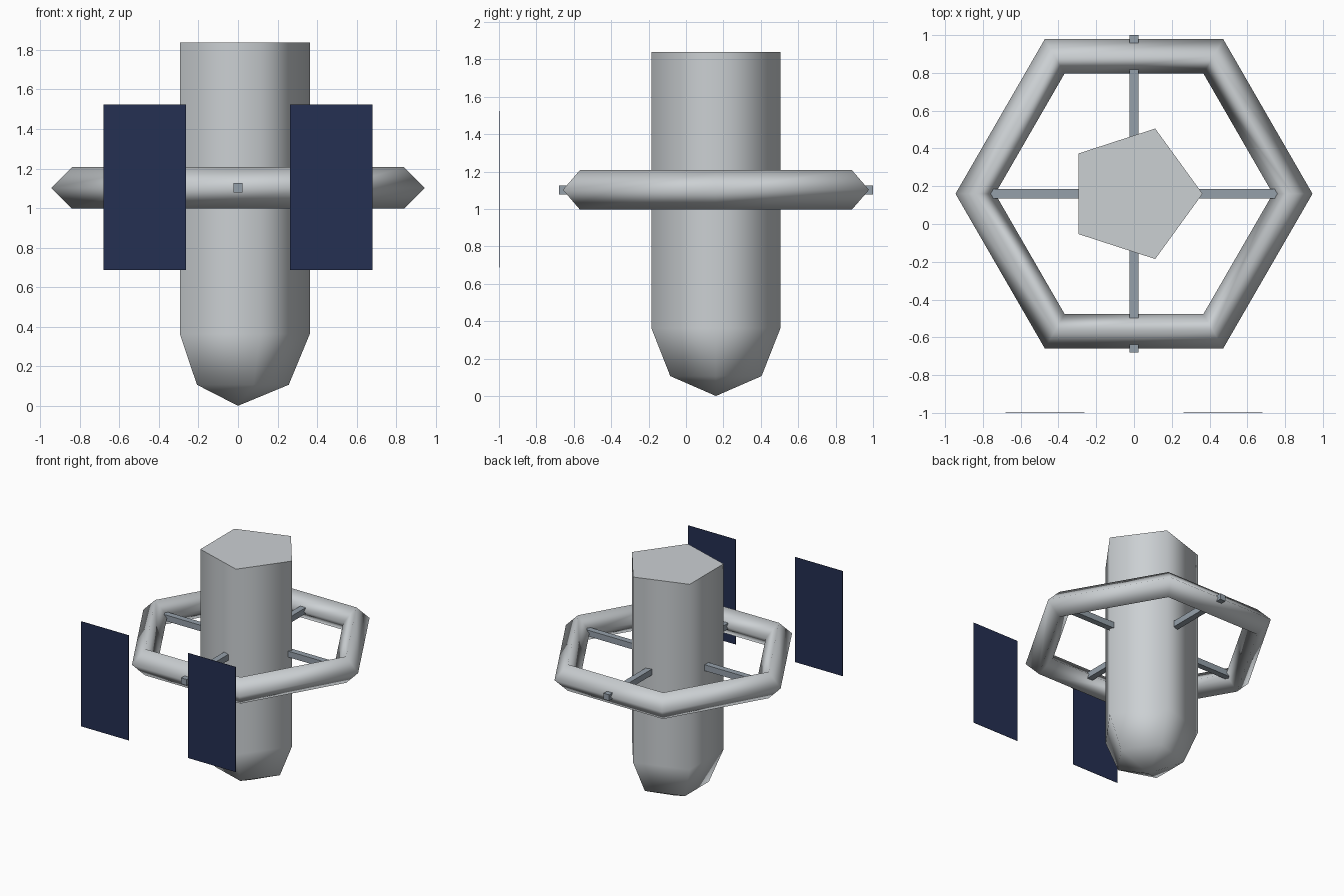
import bpy
import bmesh
from math import cos, sin, pi, radians

cube = bpy.data.objects.get("Cube")
if cube:
    bpy.data.objects.remove(cube, do_unlink=True)

AXIS_Y = 0.16      # the body axis sits behind the panels
RADIUS = 0.363     # hull and nose
RING_Z = 1.102
RING_R = 0.84


def material(name, color):
    mat = bpy.data.materials.new(name)
    mat.use_nodes = True
    mat.diffuse_color = (*color, 1)
    mat.node_tree.nodes["Principled BSDF"].inputs["Base Color"].default_value = (*color, 1)
    return mat


def finish(bm, name, mat, smooth_angle=None):
    bmesh.ops.remove_doubles(bm, verts=bm.verts, dist=1e-5)
    bmesh.ops.recalc_face_normals(bm, faces=bm.faces)
    mesh = bpy.data.meshes.new(name)
    bm.to_mesh(mesh)
    bm.free()
    obj = bpy.data.objects.new(name, mesh)
    bpy.context.collection.objects.link(obj)
    mesh.materials.append(mat)
    if smooth_angle:
        bpy.ops.object.select_all(action="DESELECT")
        obj.select_set(True)
        bpy.context.view_layer.objects.active = obj
        bpy.ops.object.shade_smooth_by_angle(angle=radians(smooth_angle))
    return obj


def revolve(name, profile, sides, z, mat, smooth_angle, closed=False):
    """Turn a (radius, height) profile about the body axis."""
    bm = bmesh.new()
    verts = [bm.verts.new((r, 0, h)) for r, h in profile]
    pairs = list(zip(verts, verts[1:]))
    if closed:
        pairs.append((verts[-1], verts[0]))
    edges = [bm.edges.new(p) for p in pairs]
    bmesh.ops.spin(bm, geom=verts + edges, cent=(0, 0, 0), axis=(0, 0, 1),
                   angle=2 * pi, steps=sides, use_merge=True)
    bmesh.ops.remove_doubles(bm, verts=bm.verts, dist=1e-5)
    if not closed:
        bmesh.ops.holes_fill(bm, edges=bm.edges, sides=sides)
    obj = finish(bm, name, mat, smooth_angle)
    obj.location = (0, AXIS_Y, z)
    return obj


def box(name, size, location, mat):
    bm = bmesh.new()
    bmesh.ops.create_cube(bm, size=1)
    bmesh.ops.scale(bm, vec=size, verts=bm.verts)
    obj = finish(bm, name, mat)
    obj.location = location
    return obj


hull_grey = material("hull grey", (0.60, 0.63, 0.65))
strut_grey = material("strut grey", (0.30, 0.35, 0.40))
panel_navy = material("panel navy", (0.018, 0.029, 0.085))

# Five-sided hull with a flat top
revolve("hull", [(RADIUS, 0), (RADIUS, 1.475)], 5, RADIUS, hull_grey, 80)

# Rounded nose, a coarse ball whose upper half is inside the hull
ball = [(RADIUS * sin(i * pi / 4), -RADIUS * cos(i * pi / 4)) for i in range(5)]
revolve("nose", ball, 5, RADIUS, hull_grey, 179)

# Six-sided ring with a diamond section
section = [(RING_R + 0.105 * cos(i * pi / 2), 0.105 * sin(i * pi / 2)) for i in range(4)]
revolve("ring", section, 6, RING_Z, hull_grey, 179, closed=True)

# Crossed struts joining the hull to the ring
LENGTH = 2 * RING_R
box("side_struts", (LENGTH, 0.048, 0.048), (0, AXIS_Y, RING_Z), strut_grey)
box("front_back_struts", (0.048, LENGTH, 0.048), (0, AXIS_Y, RING_Z), strut_grey)

# Pair of thin solar panels in front
for side, name in ((1, "left_panel"), (-1, "right_panel")):
    box(name, (0.418, 0.002, 0.836), (side * 0.471, -0.999, 1.105), panel_navy)
